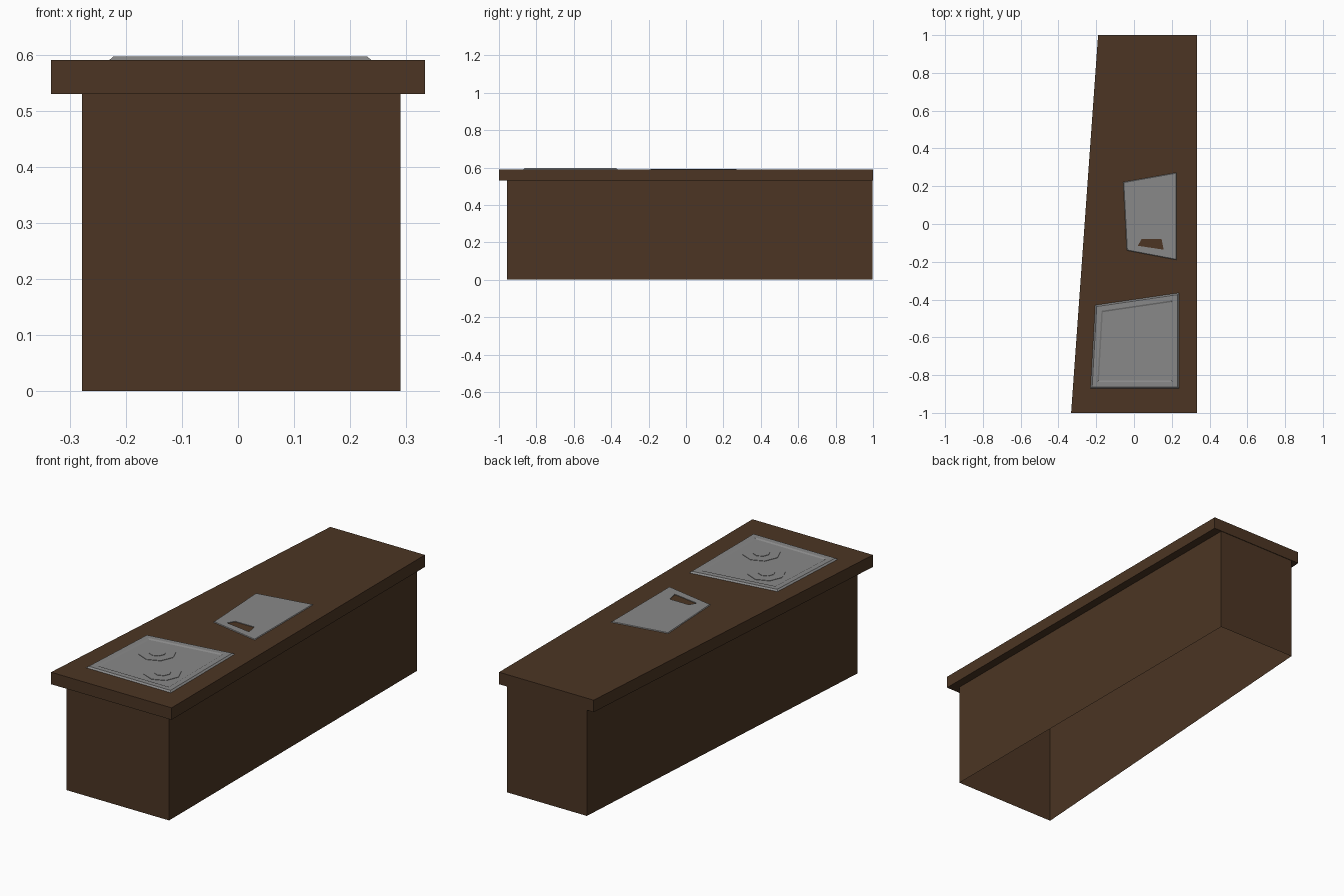
import bpy, bmesh, math
from mathutils import Vector

if "Cube" in bpy.data.objects:
    bpy.data.objects.remove(bpy.data.objects["Cube"])


def material(name, rgb):
    m = bpy.data.materials.new(name)
    m.diffuse_color = (*rgb, 1)
    m.use_nodes = True
    m.node_tree.nodes["Principled BSDF"].inputs["Base Color"].default_value = m.diffuse_color
    return m


wood = material("dark_wood", (0.072, 0.036, 0.017))
steel = material("steel_grey", (0.25, 0.25, 0.25))


def inset(pts, d):
    """Move every edge of a counter-clockwise polygon inwards by d."""
    out, n = [], len(pts)
    for i in range(n):
        a, b, c = (Vector(pts[(i + k) % n]) for k in (-1, 0, 1))
        n1 = Vector((a.y - b.y, b.x - a.x)).normalized()
        n2 = Vector((b.y - c.y, c.x - b.x)).normalized()
        out.append(tuple(b + (n1 + n2) * d / (1 + n1.dot(n2))))
    return out


def loft(name, mat, rings, cap=True, flip=False):
    """Join a chain of (outline, z) rings with quads, then cap the last one."""
    bm = bmesh.new()
    loops = [[bm.verts.new((x, y, z)) for x, y in pts] for pts, z in rings]
    for lo, hi in zip(loops, loops[1:]):
        n = len(lo)
        for i in range(n):
            j = (i + 1) % n
            bm.faces.new((lo[i], lo[j], hi[j], hi[i]))
    if cap:
        bm.faces.new(loops[-1])
    me = bpy.data.meshes.new(name)
    bm.to_mesh(me)
    bm.free()
    me.materials.append(mat)
    ob = bpy.data.objects.new(name, me)
    bpy.context.collection.objects.link(ob)
    return ob


# Counter: bottomless cabinet shell flaring into the overhanging worktop
cabinet = [(-0.278, -0.958), (0.29, -0.958), (0.29, 0.997), (-0.15, 0.997)]
worktop = [(-0.333, -1), (0.333, -1), (0.333, 1), (-0.19, 1)]
loft("counter", wood, [(cabinet, 0), (cabinet, 0.53), (worktop, 0.53), (worktop, 0.59)])

# Cooktop: bevelled plate with a shallow recessed panel
plate = [(-0.23, -0.87), (0.238, -0.87), (0.238, -0.365), (-0.205, -0.43)]
loft("cooktop", steel, [(plate, 0.59), (inset(plate, 0.008), 0.597),
                        (inset(plate, 0.034), 0.597), (inset(plate, 0.042), 0.593)])


# Burners: low octagonal discs with a raised centre
def octagon(cx, cy, r):
    return [(cx + r * math.cos(i * math.pi / 4), cy + r * math.sin(i * math.pi / 4))
            for i in range(8)]


for name, cx, cy in (("rear_burner", -0.053, -0.56), ("front_burner", 0.087, -0.72)):
    outer, inner = octagon(cx, cy, 0.088), octagon(cx, cy, 0.04)
    loft(name, steel, [(outer, 0.593), (outer, 0.595), (inner, 0.595), (inner, 0.597)])

# Sink plate: thin sheet with an opening showing the worktop
sheet = [(-0.038, -0.14), (0.225, -0.19), (0.225, 0.272), (-0.057, 0.222)]
hole = [(0.02, -0.115), (0.157, -0.136), (0.146, -0.08), (0.04, -0.08)]
loft("sink_plate", steel, [(sheet, 0.59), (inset(sheet, 0.003), 0.593),
                           (hole, 0.593), (hole, 0.59)], cap=False)
